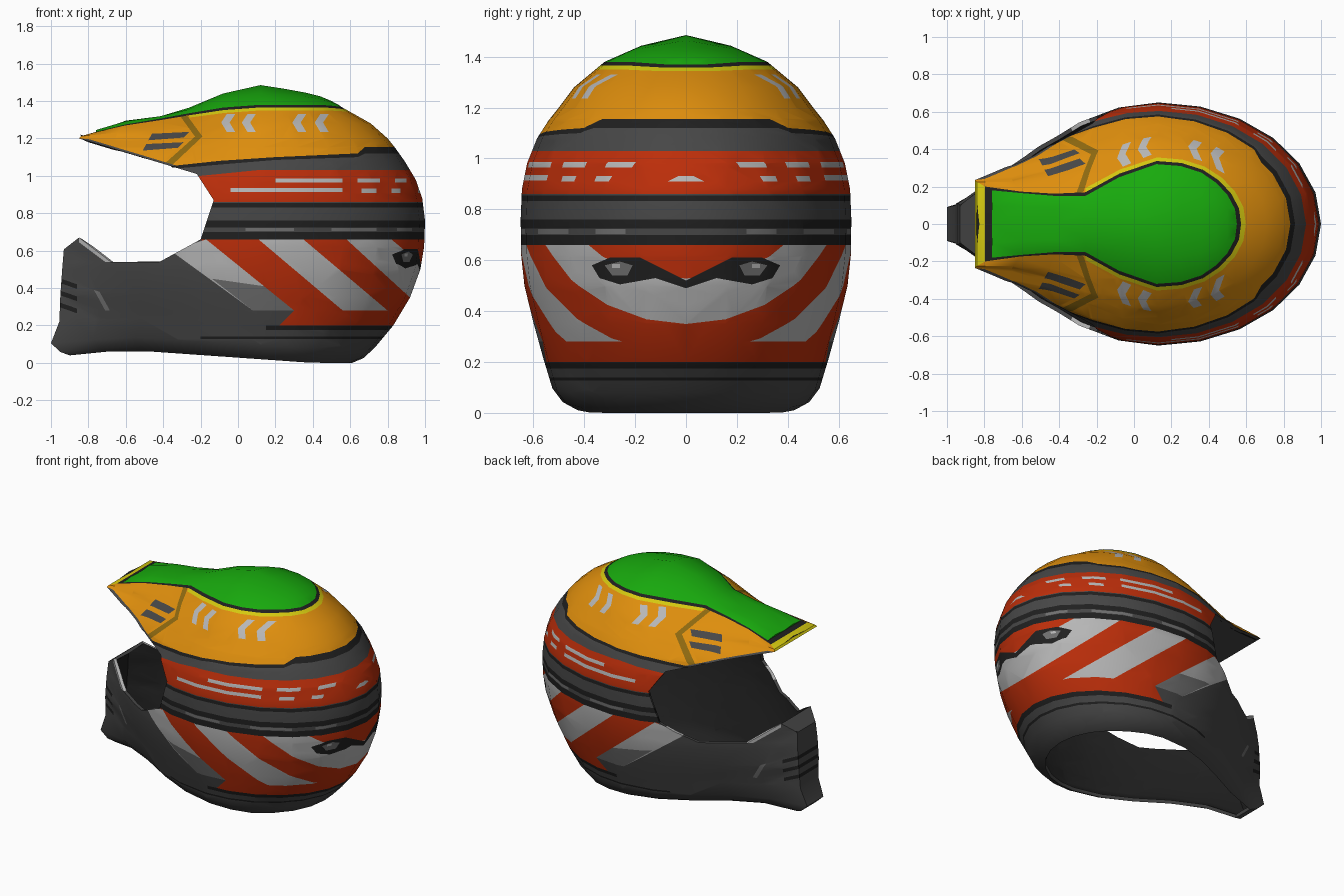
import bpy, bmesh, math
from mathutils import Vector

if "Cube" in bpy.data.objects:
    bpy.data.objects.remove(bpy.data.objects["Cube"])

COLORS = [("dark_grey", (.062, .062, .062)), ("orange", (.73, .27, .004)), ("green", (.009, .40, .004)),
          ("yellow", (.66, .58, .005)), ("red", (.50, .027, .003)), ("light_grey", (.47, .47, .47)),
          ("mid_grey", (.16, .16, .16)), ("brown", (.27, .14, .005)), ("black", (.014, .014, .014))]
DARK, ORANGE, GREEN, YELLOW, RED, LIGHT, MID, BROWN, BLACK = range(9)
XC = .13  # widest station of the shell


def ring(z, xf, f, xb, w, p, zf=None):
    """Half outline at one height: flat nose, tapering side (exponent p), rounded back."""
    def height(x, u):
        h = z if zf is None else zf + (z - zf) * min(1, u) ** .8
        lift = .07 * max(0, .4 - x) - .17 * max(0, -.6 - x)
        return h + lift * max(0, 1 - z / .5)
    pts = [(xf, 0, height(xf, 0))]
    for i in range(6):
        u = i / 5
        x = xf + (XC - xf) * u
        pts.append((x, -(f + (w - f) * math.sin(u * math.pi / 2) ** p), height(x, u)))
    for i in range(1, 7):
        a = i * math.pi / 12
        x = XC + (xb - XC) * math.sin(a)
        pts.append((x, -w * math.cos(a) if i < 6 else 0, height(x, 1)))
    return [Vector(q) for q in pts]


def mix(a, b, t):
    return [p.lerp(q, t) for p, q in zip(a, b)]


# shell outlines from bottom rim up: z, nose x, nose half width, back x, half width, taper
rows = [ring(*r) for r in [
    (0, -.90, .07, .61, .44, 1.6), (.025, -.95, .085, .67, .485, 1.6), (.08, -1.0, .09, .73, .525, 1.5),
    (.2, -.955, .10, .83, .56, 1.3), (.35, -.95, .11, .92, .60, 1.15), (.5, -.94, .11, .975, .635, 1.05),
    (.62, -.93, .10, .995, .648, 1), (.76, -.93, .09, 1.0, .65, 1), (.88, -.75, .25, .985, .645, 1),
    (.98, -.70, .34, .95, .625, 1.2), (1.08, -.76, .355, .89, .585, 2), (1.15, -.82, .30, .84, .54, 3),
    (1.2, -.85, .235, .80, .50, 3.2), (1.28, -.84, .225, .71, .44, 5.5, 1.212)]]
# green crown panel: border half width, border z, ridge z along x
crown = [(-.76, 0, 1.235, 1.235), (-.76, .18, 1.235, 1.237), (-.60, .165, 1.275, 1.295),
         (-.42, .15, 1.305, 1.317), (-.26, .15, 1.335, 1.365), (-.08, .25, 1.365, 1.44),
         (.12, .32, 1.38, 1.485), (.25, .31, 1.38, 1.465), (.36, .275, 1.38, 1.445),
         (.44, .22, 1.38, 1.425), (.50, .155, 1.375, 1.40), (.54, .08, 1.37, 1.378), (.55, 0, 1.37, 1.37)]
border = [Vector((x, -y, z)) for x, y, z, t in crown]
ridge = [Vector((x, 0, t)) for x, y, z, t in crown]
middle = mix(border, ridge, .45)
for p, c in zip(middle, crown):
    p.z += .05 * c[1]
last = rows[-1]
black_row = [p.lerp(q, .55 if k < 2 else .86) for k, (p, q) in enumerate(zip(last, border))]
yellow_row = [p.lerp(q, .25 if k < 2 else .70) for k, (p, q) in enumerate(zip(last, border))]
rows += [yellow_row, black_row, border, middle, ridge]
row_mat = [DARK] * 12 + [ORANGE] * 2 + [YELLOW, BLACK, GREEN, GREEN]

bm = bmesh.new()
grid = [[bm.verts.new(p) for p in r] for r in rows]
for j in range(len(rows) - 1):
    for k in range(12):
        f = bm.faces.new((grid[j][k], grid[j][k + 1], grid[j + 1][k + 1], grid[j + 1][k]))
        f.material_index = YELLOW if k == 0 and row_mat[j] == ORANGE else row_mat[j]
        if row_mat[j] == YELLOW and 1 <= k <= 3:  # no yellow trim along the peak sides
            f.material_index = ORANGE
bmesh.ops.remove_doubles(bm, verts=bm.verts, dist=1e-4)
bmesh.ops.dissolve_degenerate(bm, dist=1e-4, edges=bm.edges)
bmesh.ops.triangulate(bm, faces=bm.faces)


def inside(p, poly):
    hit = False
    for (x1, y1), (x2, y2) in zip(poly, poly[1:] + poly[:1]):
        if (y1 > p[1]) != (y2 > p[1]) and p[0] < (x2 - x1) * (p[1] - y1) / (y2 - y1) + x1:
            hit = not hit
    return hit


def cut(poly, only=None, back=False):
    """Cut a polygon into the shell as seen from the side (or the back); return the faces in it."""
    flat = (lambda v: (-v.y, v.z)) if back else (lambda v: (v.x, v.z))
    lo = [min(p[i] for p in poly) for i in (0, 1)]
    hi = [max(p[i] for p in poly) for i in (0, 1)]

    def near():
        out = []
        for f in bm.faces:
            if (only and f.material_index not in only) or (back and f.calc_center_median().x < .3):
                continue
            q = [flat(v.co) for v in f.verts]
            if all(min(a[i] for a in q) < hi[i] and max(a[i] for a in q) > lo[i] for i in (0, 1)):
                out.append(f)
        return out
    for (x1, z1), (x2, z2) in zip(poly, poly[1:] + poly[:1]):
        dx, dz = x2 - x1, z2 - z1
        co, no = ((0, -x1, z1), (0, dz, dx)) if back else ((x1, 0, z1), (dz, 0, -dx))
        fs = near()
        geom = fs + list({e for f in fs for e in f.edges}) + list({v for f in fs for v in f.verts})
        bmesh.ops.bisect_plane(bm, geom=geom, dist=1e-5, plane_co=co, plane_no=Vector(no).normalized())
    return [f for f in near() if inside(flat(f.calc_center_median()), poly)]


def paint(poly, mat, only=None, back=False):
    for f in cut(poly, only, back):
        f.material_index = mat


def box(x1, x2, z1, z2):
    return [(x1, z1), (x2, z1), (x2, z2), (x1, z2)]


def bridge(p, q):
    """Close the opening from side to side along one straight edge of the cut."""
    a, b = Vector((p[0], 0, p[1])), Vector((q[0], 0, q[1]))
    n = Vector((b.z - a.z, 0, a.x - b.x)).normalized()
    edge = sorted((v for v in bm.verts if v.is_boundary and abs((v.co - a).dot(n)) < 1e-3
                   and v.co.y < -.01 and a.x - .001 < v.co.x < b.x + .001), key=lambda v: v.co.x)
    mids = [bm.verts.new((v.co.x, 0, v.co.z)) for v in edge]
    for i in range(len(edge) - 1):
        bm.faces.new((edge[i], edge[i + 1], mids[i + 1], mids[i])).material_index = DARK


# face opening between chin bar and peak
port = [(-.85, 1.2), (-.22, 1.01), (-.13, .87), (-.2, .66), (-.42, .54), (-.68, .54),
        (-.85, .67), (-.94, .6), (-1.3, .6), (-1.3, 1.2)]
bmesh.ops.delete(bm, geom=cut(port), context='FACES')

# orange upper band and its black lower outline
low = [(1.1, 1.155), (.68, 1.155), (.64, 1.12), (.2, 1.10), (-.1, 1.08), (-.38, 1.05)]
paint([(-.95, 1.3), (1.1, 1.3)] + low + [(-.95, 1.1)], ORANGE, (DARK,))
paint(low + [(-.38, 1.035), (-.1, 1.06), (.2, 1.085), (.64, 1.10), (.68, 1.12), (1.1, 1.12)], BLACK, (DARK,))
paint([(-.86, 1.2), (-.22, 1.007), (-.22, 1.022), (-.80, 1.197)], DARK, (ORANGE,))

# red band with light dashes, black bands with grey dashes
paint([(-.3, .86), (1.1, .86), (1.1, 1.03), (.1, 1.03), (-.3, .99)], RED, (DARK,))
for x1, x2, z in [(.2, .56, .975), (-.04, .56, .925), (.64, .76, .975), (.84, .90, .975),
                  (.66, .74, .92), (.82, .87, .92), (.962, 1.1, .92)]:
    paint(box(x1, x2, z - .011, z + .011), LIGHT, (RED,))
for x1, z1, z2 in [(-.14, .832, .855), (-.18, .725, .76), (-.2, .66, .70)]:
    paint(box(x1, 1.1, z1, z2), BLACK, (DARK,))
for x1, x2 in [(.04, .3), (.5, .74), (.85, .93)]:
    paint(box(x1, x2, .704, .722), MID, (DARK,))

# slanted red and light stripes on the lower half
paint([(-.2, .66), (.3, .28), (.22, .2), (1.1, .2), (1.1, .66)], RED, (DARK,))
paint([(-.36, .60), (-.17, .66), (.30, .28), (.08, .28)], LIGHT, (DARK, RED))
paint([(-.14, .45), (.14, .41), (.30, .28), (.08, .28)], MID, (LIGHT,))
paint([(.11, .66), (.35, .66), (.80, .28), (.56, .28)], LIGHT, (RED,))
paint([(.58, .66), (.82, .66), (1.05, .47), (1.05, .29), (.93, .34)], LIGHT, (RED,))
paint(box(.15, 1.1, .175, .2), BLACK, (DARK,))
paint(box(-.2, 1.1, .128, .14), BLACK, (DARK,))

# eye-shaped vents at the back
paint([(.37, .58), (.34, .53), (.26, .505), (.12, .53), (0, .49), (0, .52), (.18, .61), (.3, .61)],
      BLACK, (RED, LIGHT), True)
paint([(.32, .58), (.29, .54), (.23, .54), (.21, .58), (.26, .595)], MID, (BLACK,), True)
paint([(.29, .585), (.29, .57), (.26, .57), (.26, .585)], LIGHT, (MID,), True)

# chevrons, slits and seam on the orange
for x in (-.06, .05, .32, .44):
    paint([(x - .03, 1.285), (x, 1.33), (x + .045, 1.33), (x + .015, 1.285), (x + .045, 1.235), (x, 1.235)],
          LIGHT, (ORANGE,))
paint([(-.31, 1.32), (-.27, 1.32), (-.19, 1.21), (-.36, 1.05), (-.41, 1.05), (-.23, 1.21)], BROWN, (ORANGE,))
for x, z in [(-.48, 1.19), (-.51, 1.135)]:
    paint([(x, z), (x + .19, z + .015), (x + .22, z + .045), (x + .02, z + .035)], DARK, (ORANGE,))

# chin bar slits, marks and light edge
for z in (.30, .365, .43):
    paint([(-.96, z), (-.86, z - .035), (-.86, z - .01), (-.96, z + .025)], BLACK, (DARK,))
paint([(-.77, .39), (-.74, .38), (-.685, .28), (-.71, .28)], MID, (DARK,))
paint([(-.85, .68), (-.67, .54), (-.71, .54), (-.85, .645)], LIGHT, (DARK,))

# underside of the peak and top of the chin bar
bridge(port[0], port[1])
bridge(port[7], port[6])
bmesh.ops.remove_doubles(bm, verts=bm.verts, dist=1e-4)

# outward normals
bmesh.ops.recalc_face_normals(bm, faces=bm.faces)
centre = Vector((.1, 0, .7))
if sum(f.normal.dot(f.calc_center_median() - centre) * f.calc_area() for f in bm.faces) < 0:
    bmesh.ops.reverse_faces(bm, faces=bm.faces)

# finished shell: mirrored, thickened with black lining
me = bpy.data.meshes.new("helmet_shell")
bm.to_mesh(me)
bm.free()
for name, c in COLORS:
    m = bpy.data.materials.new(name)
    m.diffuse_color = (*c, 1)
    m.use_nodes = True
    m.node_tree.nodes["Principled BSDF"].inputs["Base Color"].default_value = m.diffuse_color
    me.materials.append(m)
ob = bpy.data.objects.new("helmet_shell", me)
bpy.context.collection.objects.link(ob)
bpy.context.view_layer.objects.active = ob
ob.select_set(True)
mir = ob.modifiers.new("mirror", 'MIRROR')
mir.use_axis = (False, True, False)
sol = ob.modifiers.new("lining", 'SOLIDIFY')
sol.thickness, sol.offset, sol.material_offset = .022, -1, 20
for name in ("mirror", "lining"):
    bpy.ops.object.modifier_apply(modifier=name)
bpy.ops.object.shade_smooth_by_angle(angle=math.radians(32))
